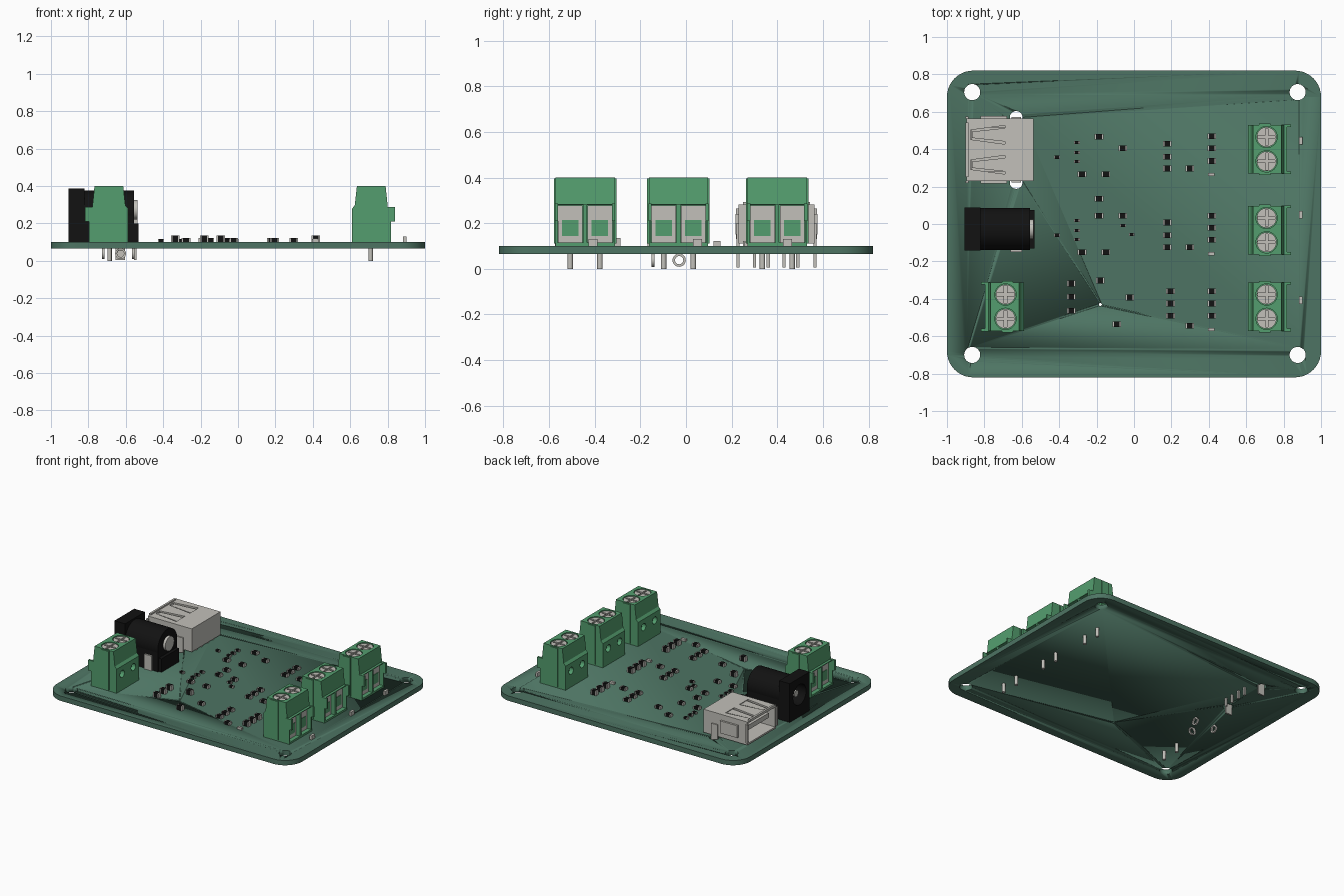
import bpy, bmesh, math
from mathutils import Vector, Matrix

cube = bpy.data.objects.get("Cube")
if cube:
    bpy.data.objects.remove(cube, do_unlink=True)


def material(name, rgb, rough=0.6):
    m = bpy.data.materials.new(name)
    m.use_nodes = True
    m.diffuse_color = (*rgb, 1)
    shader = m.node_tree.nodes["Principled BSDF"]
    shader.inputs["Base Color"].default_value = (*rgb, 1)
    shader.inputs["Roughness"].default_value = rough
    return m


BOARD = material("board green", (.075, .175, .125))
GREEN = material("terminal green", (.088, .34, .157))
METAL = material("tin grey", (.54, .53, .49))
BLACK = material("plastic black", (.006, .006, .006))


def finish(name, bm, mat, smooth=False):
    bmesh.ops.recalc_face_normals(bm, faces=bm.faces)
    mesh = bpy.data.meshes.new(name)
    bm.to_mesh(mesh)
    bm.free()
    mesh.materials.append(mat)
    ob = bpy.data.objects.new(name, mesh)
    bpy.context.collection.objects.link(ob)
    if smooth:
        select(ob)
        bpy.ops.object.shade_smooth_by_angle(angle=math.radians(35))
    return ob


def select(ob):
    bpy.ops.object.select_all(action='DESELECT')
    ob.select_set(True)
    bpy.context.view_layer.objects.active = ob


def box(name, x, y, z, mat):
    """Box from three (low, high) ranges."""
    bm = bmesh.new()
    bmesh.ops.create_cube(bm, size=1)
    for v in bm.verts:
        v.co = Vector([(a + b) / 2 + c * (b - a) for c, (a, b) in zip(v.co, (x, y, z))])
    return finish(name, bm, mat)


def rod(name, axis, centre, radius, length, mat, sides=32):
    """Cylinder along a named axis."""
    bm = bmesh.new()
    bmesh.ops.create_cone(bm, cap_ends=True, segments=sides, radius1=radius, radius2=radius, depth=length)
    turn = {'X': Matrix.Rotation(math.pi / 2, 4, 'Y'), 'Y': Matrix.Rotation(math.pi / 2, 4, 'X'),
            'Z': Matrix.Identity(4)}[axis]
    bmesh.ops.transform(bm, matrix=Matrix.Translation(centre) @ turn, verts=bm.verts)
    return finish(name, bm, mat, True)


def prism(name, points, place, depth, mat):
    """Outline extruded by a depth vector; place maps 2D points to 3D."""
    bm = bmesh.new()
    face = bm.faces.new([bm.verts.new(place(a, b)) for a, b in points])
    new = bmesh.ops.extrude_face_region(bm, geom=[face])["geom"]
    bmesh.ops.translate(bm, vec=depth, verts=[v for v in new if isinstance(v, bmesh.types.BMVert)])
    return finish(name, bm, mat)


def cut(ob, *cutters):
    for c in cutters:
        mod = ob.modifiers.new("cut", 'BOOLEAN')
        mod.operation, mod.solver, mod.object = 'DIFFERENCE', 'EXACT', c
        select(ob)
        bpy.ops.object.modifier_apply(modifier=mod.name)
        bpy.data.objects.remove(c, do_unlink=True)
    return ob


# Board with rounded corners and drilled holes
bm = bmesh.new()
bmesh.ops.create_cube(bm, size=1)
bmesh.ops.transform(bm, matrix=Matrix.Translation((0, 0, .083)) @ Matrix.Diagonal((2, 1.64, .036, 1)), verts=bm.verts)
upright = [e for e in bm.edges if abs(e.verts[0].co.z - e.verts[1].co.z) > .01]
bmesh.ops.bevel(bm, geom=upright, offset=.14, segments=10, profile=.5, affect='EDGES')
board = finish("circuit_board", bm, BOARD, True)
drill = [(x, y, .043) for x in (-.865, .875) for y in (-.7, .705)]
drill += [(-.63, .57, .034), (-.63, .222, .034), (-.18, -.43, .008)]
for x, y, r in drill:
    cut(board, rod("drill", 'Z', (x, y, .08), r, .2, BOARD))


# Two-pole screw terminals; side is the x direction of the wire entry
def terminal(name, cx, cy, side):
    def span(a, b):
        return tuple(sorted((cx + side * a, cx + side * b)))

    outline = [(-.1, .1), (-.1, .278), (-.085, .295), (-.073, .4), (.08, .4), (.092, .285), (.11, .285), (.11, .1)]
    body = prism(name + "_body", outline, lambda a, z: (cx + side * a, cy - .13, z), (0, .26, 0), GREEN)
    for k in (-1, 1):
        y = cy + k * .065
        x = cx
        cut(body,
            box("entry", span(.05, .2), (y - .057, y + .057), (.115, .28), GREEN),
            rod("well", 'Z', (x, y, .4), .057, .04, GREEN),
            rod("test_hole", 'X', (cx - side * .1, y, .22), .026, .06, GREEN))
        box(name + "_clamp", span(.045, .08), (y - .054, y + .054), (.115, .278), METAL)
        box(name + "_clamp_mouth", span(.08, .084), (y - .036, y + .036), (.145, .215), GREEN)
        screw = rod(name + "_screw", 'Z', (x, y, .385), .053, .02, METAL)
        cut(screw,
            box("slot", (x - .045, x + .045), (y - .007, y + .007), (.385, .42), METAL),
            box("slot", (x - .007, x + .007), (y - .045, y + .045), (.385, .42), METAL))
        rod(name + "_pin", 'Z', (x, y, .06), .012, .12, METAL, 12)
        # Dovetail ribs on the ends
        end = sorted((cy + k * .128, cy + k * .137))
        box(name + "_end_rib", span(-.04, .02), end, (.11, .395), GREEN)
        flange = sorted((cy + k * .118, cy + k * .132))
        box(name + "_flange", span(.08, .13), flange, (.21, .287), GREEN)


for label, y in (("front", -.442), ("middle", -.033), ("back", .4)):
    terminal("left_" + label + "_terminal", .709, y, 1)
terminal("right_terminal", -.687, -.442, -1)

# Metal socket: hollow shell open toward -x
UX, UY, UZ = (-.895, -.537), (.23, .563), (.112, .282)
shell = cut(box("socket_shell", UX, UY, UZ, METAL),
            box("hollow", (-1, -.56), (UY[0] + .012, UY[1] - .012), (UZ[0] + .012, UZ[1] - .012), METAL))
for y in (.477, .317):
    def flat(a, b):
        return (a, y + b, .265)

    slot = [(-.875, -.025), (-.69, -.05), (-.69, .05), (-.875, .025)]
    spring = [(-.865, -.017), (-.69, -.036), (-.69, .036), (-.865, .017)]
    cut(shell, prism("slot", slot, flat, (0, 0, .05), METAL))
    prism("socket_top_spring", spring, flat, (0, 0, .012), METAL)
box("socket_tongue", (-.87, -.55), (.28, .515), (.2, .235), METAL)
for y, out in ((UY[0], -1), (UY[1], 1)):
    box("socket_side_spring", (-.82, -.68), sorted((y, y + out * .014)), (.15, .24), METAL)
    box("socket_leg", (-.655, -.605), sorted((y - out * .004, y + out * .008)), (.005, .2), METAL)
    box("socket_lip", (-.9, -.885), sorted((y, y + out * .012)), (.13, .265), METAL)
box("socket_top_lip", (-.9, -.885), (.25, .543), (.28, .292), METAL)
for y in (.3, .36, .43, .49):
    box("socket_pin", (-.557, -.543), (y - .007, y + .007), (.005, .13), METAL)

# Barrel power jack, opening toward -x
JY, JZ = -.027, .262
flange = box("jack_flange", (-.906, -.82), (-.142, .088), (.1, .386), BLACK)
barrel = rod("jack_barrel", 'X', (-.69, JY, JZ), .113, .27, BLACK, 48)
for part in (flange, barrel):
    cut(part, rod("bore", 'X', (-.8, JY, JZ), .075, .3, BLACK))
base = box("jack_base", (-.82, -.555), (-.138, .084), (.1, .25), BLACK)
cut(base, rod("bore", 'X', (-.8, JY, JZ), .075, .3, BLACK))
box("jack_rear_foot", (-.556, -.532), (-.13, .076), (.1, .2), BLACK)
rod("jack_centre_pin", 'X', (-.75, JY, JZ), .024, .26, METAL)
rod("jack_rear_contact", 'X', (-.546, JY, JZ + .01), .052, .02, METAL)
box("jack_side_contact", (-.66, -.6), (-.15, -.138), (.1, .21), METAL)


# Looped solder tails under the jack
def tail(x, y, axis):
    loop = rod("jack_tail", axis, (x, y, .038), .029, .012, METAL, 24)
    cut(loop, rod("eye", axis, (x, y, .038), .018, .05, METAL, 24))


tail(-.56, -.03, 'X')
tail(-.72, -.03, 'X')
tail(-.628, -.145, 'Y')


# Surface-mount chips with tinned ends
def chip(x, y, half, wide, height, mat=BLACK):
    inner = half * .66
    box("chip_body", (x - inner, x + inner), (y - wide, y + wide), (.1, .1 + height), mat)
    for a, b in ((-half, -inner), (inner, half)):
        box("chip_end", (x + a, x + b), (y - wide, y + wide), (.1, .1 + height * .96), METAL)


columns = {
    .415: (.47, .405, .337, .045, -.02, -.085, -.36, -.425, -.49),
    .177: (.43, .36, .297, .008, -.06, -.125), .195: (-.36, -.425, -.49),
    .298: (.297, -.125, -.543), -.335: (-.318, -.388, -.463),
    -.187: (.467, .136, .045), -.06: (.404, .045), -.278: (.265, -.152),
    -.15: (.265, -.152), -.18: (-.302,), -.022: (-.393,), -.093: (-.537,)}
for x, rows in columns.items():
    for y in rows:
        chip(x, y, .023, .015, .036 if x in (.415, -.335, -.18, -.093) else .022)
small = {-.412: (.356, -.06), -.306: (.436, .382, .334, .019, -.035, -.083), -.06: (-.008,), -.012: (-.056,)}
for x, rows in small.items():
    for y in rows:
        chip(x, y, .016, .009, .016)

# Indicator lamps
for y in (.265, -.16, -.564):
    chip(.413, y, .018, .009, .018, METAL)
for y in (.445, .05, -.408):
    box("lamp", (.882, .9), (y - .02, y + .02), (.1, .13), METAL)
